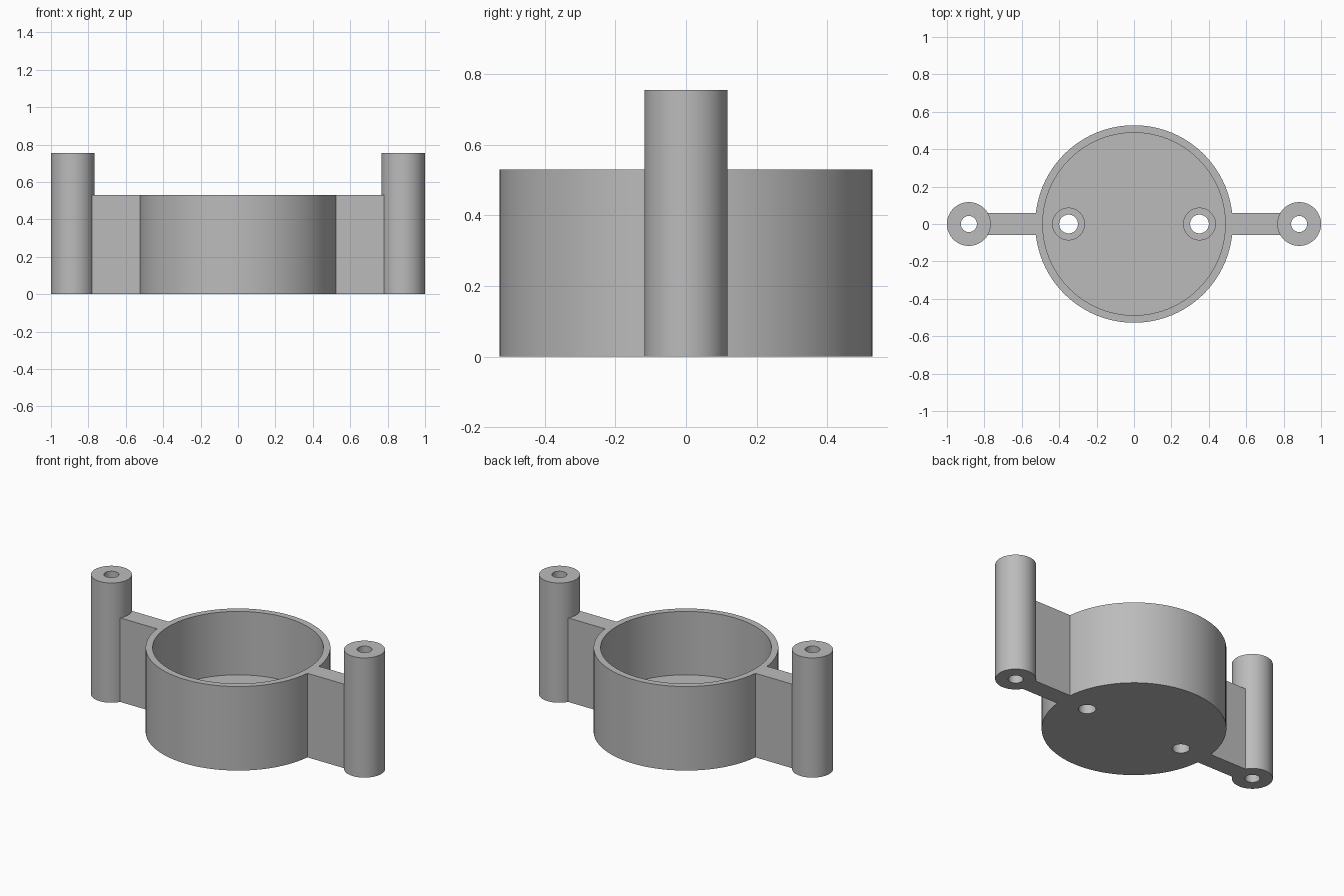
import bpy
import bmesh
import math

cube = bpy.data.objects.get("Cube")
if cube:
    bpy.data.objects.remove(cube, do_unlink=True)

SEGMENTS = 96
CUP_R, CUP_INNER_R, CUP_H, FLOOR = 0.528, 0.488, 0.53, 0.13
POST_R, POST_BORE, POST_H, POST_X = 0.117, 0.043, 0.755, 0.883
RIB_W = 0.116
HOLE_X, HOLE_R, RECESS_R, RECESS_Z = 0.35, 0.05, 0.085, 0.07

grey = bpy.data.materials.new("plain grey")
grey.use_nodes = True
colour = (0.5, 0.5, 0.5, 1)
grey.diffuse_color = colour
grey.node_tree.nodes["Principled BSDF"].inputs["Base Color"].default_value = colour


def add_object(name, bm, x=0):
    bmesh.ops.recalc_face_normals(bm, faces=bm.faces)
    mesh = bpy.data.meshes.new(name)
    bm.to_mesh(mesh)
    bm.free()
    obj = bpy.data.objects.new(name, mesh)
    obj.location.x = x
    bpy.context.collection.objects.link(obj)
    mesh.materials.append(grey)
    return obj


def lathe(name, profile, x=0, closed=False):
    """Spin an (r, z) profile around the vertical axis."""
    bm = bmesh.new()
    verts = [bm.verts.new((r, 0, z)) for r, z in profile]
    edges = [bm.edges.new(pair) for pair in zip(verts, verts[1:])]
    if closed:
        edges.append(bm.edges.new((verts[-1], verts[0])))
    bmesh.ops.spin(bm, geom=verts + edges, cent=(0, 0, 0), axis=(0, 0, 1),
                   angle=math.tau, steps=SEGMENTS, use_duplicate=False)
    bmesh.ops.remove_doubles(bm, verts=bm.verts, dist=1e-5)
    return add_object(name, bm, x)


def cylinder(name, radius, z0, z1, x=0):
    return lathe(name, [(0, z0), (radius, z0), (radius, z1), (0, z1)], x)


def cut(obj, cutters):
    """Subtract the cutters and bake the result into the mesh."""
    bpy.context.view_layer.objects.active = obj
    for cutter in cutters:
        mod = obj.modifiers.new("cut", "BOOLEAN")
        mod.operation = "DIFFERENCE"
        mod.solver = "EXACT"
        mod.object = cutter
        bpy.ops.object.modifier_apply(modifier=mod.name)
    for cutter in cutters:
        bpy.data.objects.remove(cutter, do_unlink=True)


# Open cup with a thick floor
cup = lathe("cup", [(0, 0), (CUP_R, 0), (CUP_R, CUP_H), (CUP_INNER_R, CUP_H),
                    (CUP_INNER_R, FLOOR), (0, FLOOR)])
parts = [cup]

for side, sign in (("left", 1), ("right", -1)):
    # Recessed screw hole through the floor
    cut(cup, [cylinder("hole_cutter", HOLE_R, -0.1, 0.3, sign * HOLE_X),
              cylinder("recess_cutter", RECESS_R, RECESS_Z, 0.3, sign * HOLE_X)])

    # Tall bored post
    parts.append(lathe(side + "_post", [
        (POST_BORE, 0), (POST_R, 0), (POST_R, POST_H), (POST_BORE, POST_H)],
        sign * POST_X, closed=True))

    # Rib joining cup and post, trimmed to their round walls
    bm = bmesh.new()
    bmesh.ops.create_cube(bm, size=1)
    x0, x1 = CUP_R - 0.03, POST_X - 0.05
    bmesh.ops.scale(bm, vec=(x1 - x0, RIB_W, CUP_H), verts=bm.verts)
    bmesh.ops.translate(bm, vec=(sign * (x0 + x1) / 2, 0, CUP_H / 2), verts=bm.verts)
    rib = add_object(side + "_rib", bm)
    cut(rib, [cylinder("cup_cutter", CUP_R, -0.1, 1),
              cylinder("post_cutter", POST_R, -0.1, 1, sign * POST_X)])
    parts.append(rib)

# Smooth round walls, crisp rims
bpy.ops.object.select_all(action="DESELECT")
for part in parts:
    part.select_set(True)
bpy.context.view_layer.objects.active = cup
bpy.ops.object.shade_smooth_by_angle(angle=math.radians(30))
